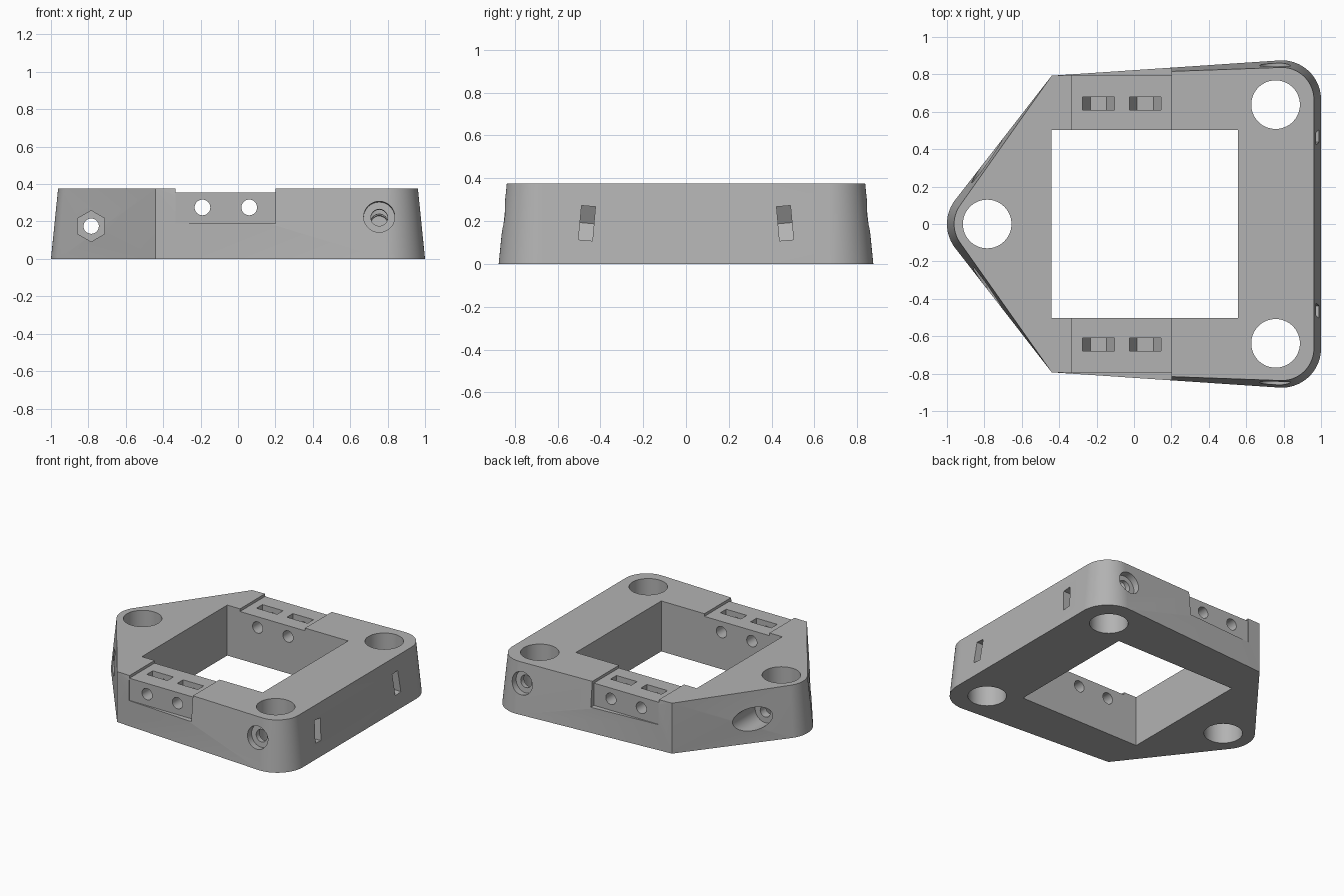
import bpy, bmesh, math
from mathutils import Vector

cube = bpy.data.objects.get("Cube")
if cube:
    bpy.data.objects.remove(cube)

HEIGHT = 0.375
CORNERS = [(0.79, 0.665), (0.79, -0.665), (-0.79, 0)]

grey = bpy.data.materials.new("matte grey")
grey.use_nodes = True
grey.diffuse_color = (0.45, 0.45, 0.45, 1)
grey.node_tree.nodes["Principled BSDF"].inputs["Base Color"].default_value = (0.45, 0.45, 0.45, 1)


def to_object(name, bm):
    bmesh.ops.recalc_face_normals(bm, faces=bm.faces)
    mesh = bpy.data.meshes.new(name)
    bm.to_mesh(mesh)
    bm.free()
    mesh.materials.append(grey)
    ob = bpy.data.objects.new(name, mesh)
    bpy.context.collection.objects.link(ob)
    return ob


def ring(radius, n, turn=0.0):
    return [(radius * math.cos(turn + math.tau * i / n),
             radius * math.sin(turn + math.tau * i / n)) for i in range(n)]


def rect(u0, u1, v0, v1):
    return [(u0, v0), (u1, v0), (u1, v1), (u0, v1)]


# Tapered body: hull of three rounded corners and two upright side edges
bm = bmesh.new()
for z, radius in ((0, 0.21), (HEIGHT, 0.172)):
    for cx, cy in CORNERS:
        for u, v in ring(radius, 96):
            bm.verts.new((cx + u, cy + v, z))
    for side in (1, -1):
        bm.verts.new((-0.44, side * 0.793, z))
hull = bmesh.ops.convex_hull(bm, input=bm.verts)
spare = {v for v in hull["geom_interior"] + hull["geom_unused"]
         if isinstance(v, bmesh.types.BMVert)}
bmesh.ops.delete(bm, geom=list(spare), context="VERTS")
bmesh.ops.dissolve_limit(bm, angle_limit=0.001, verts=bm.verts, edges=bm.edges)
body = to_object("mount_frame", bm)


def cut(profile, start, end):
    """Sweep a profile (u along x, v upward) from start to end and subtract it."""
    start, end = Vector(start), Vector(end)
    u_axis = Vector((1, 0, 0))
    v_axis = u_axis.cross((end - start).normalized())
    if v_axis.z < 0:
        v_axis = -v_axis
    bm = bmesh.new()
    loops = [[bm.verts.new(p + u_axis * u + v_axis * v) for u, v in profile]
             for p in (start, end)]
    bm.faces.new(loops[0])
    bm.faces.new(loops[1])
    n = len(profile)
    for i in range(n):
        j = (i + 1) % n
        bm.faces.new((loops[0][i], loops[0][j], loops[1][j], loops[1][i]))
    tool = to_object("cutter", bm)
    tool.hide_render = True
    mod = body.modifiers.new("cut", "BOOLEAN")
    mod.operation = "DIFFERENCE"
    mod.solver = "EXACT"
    mod.object = tool
    bpy.ops.object.modifier_apply(modifier=mod.name)
    bpy.data.objects.remove(tool)


bpy.context.view_layer.objects.active = body
body.select_set(True)

# Central window and shallow channel across both arms
cut(rect(-0.44, 0.555, -0.502, 0.502), (0, 0, -1), (0, 0, 1))
cut(rect(-0.335, 0.2, 0.355, 0.6), (0, -1, 0), (0, 1, 0))

# Vertical rod holes
for x, y in ((0.757, 0.638), (0.757, -0.638), (-0.785, 0)):
    cut(ring(0.13, 64), (x, y, -1), (x, y, 1))

# Bolt holes through both arms
for x in (-0.19, 0.06):
    cut(ring(0.042, 32), (x, -1, 0.275), (x, 1, 0.275))

trap = [(-0.085, 0.25), (-0.085, 0), (-0.043, -0.074),
        (0.043, -0.074), (0.085, 0), (0.085, 0.25)]
slot = [(0.4, 0.08), (-0.046, 0.08), (-0.092, 0), (-0.046, -0.08), (0.4, -0.08)]
for side in (1, -1):
    # Flat seat on the outer face of the arm
    cut(rect(-0.335, 0.2, 0.19, 0.6), (0, side * 0.797, 0), (0, side * 1.2, 0))
    # Nut traps open to the top
    for x in (-0.19, 0.06):
        cut(trap, (x, side * 0.61, 0.275), (x, side * 0.68, 0.275))

    # Tilted clamp screw: bore, counterbore and nut slot open to the end
    def along(y):
        return (0.755, side * y, 0.19 + 0.09 * (y - 0.46))
    cut(ring(0.045, 32), along(0.40), along(1.0))
    cut(ring(0.083, 48), along(0.80), along(1.1))
    cut(slot, along(0.43), along(0.495))

# Tip clamp screw: bore, hexagonal nut pocket in front, counterbore behind
cut(ring(0.041, 32), (-0.785, -1, 0.175), (-0.785, 1, 0.175))
cut(ring(0.083, 6, math.pi / 2), (-0.785, -0.8, 0.175), (-0.785, -0.19, 0.175))
cut(ring(0.083, 48), (-0.785, 0.19, 0.175), (-0.785, 0.8, 0.175))

bpy.ops.object.shade_smooth_by_angle(angle=math.radians(25))
